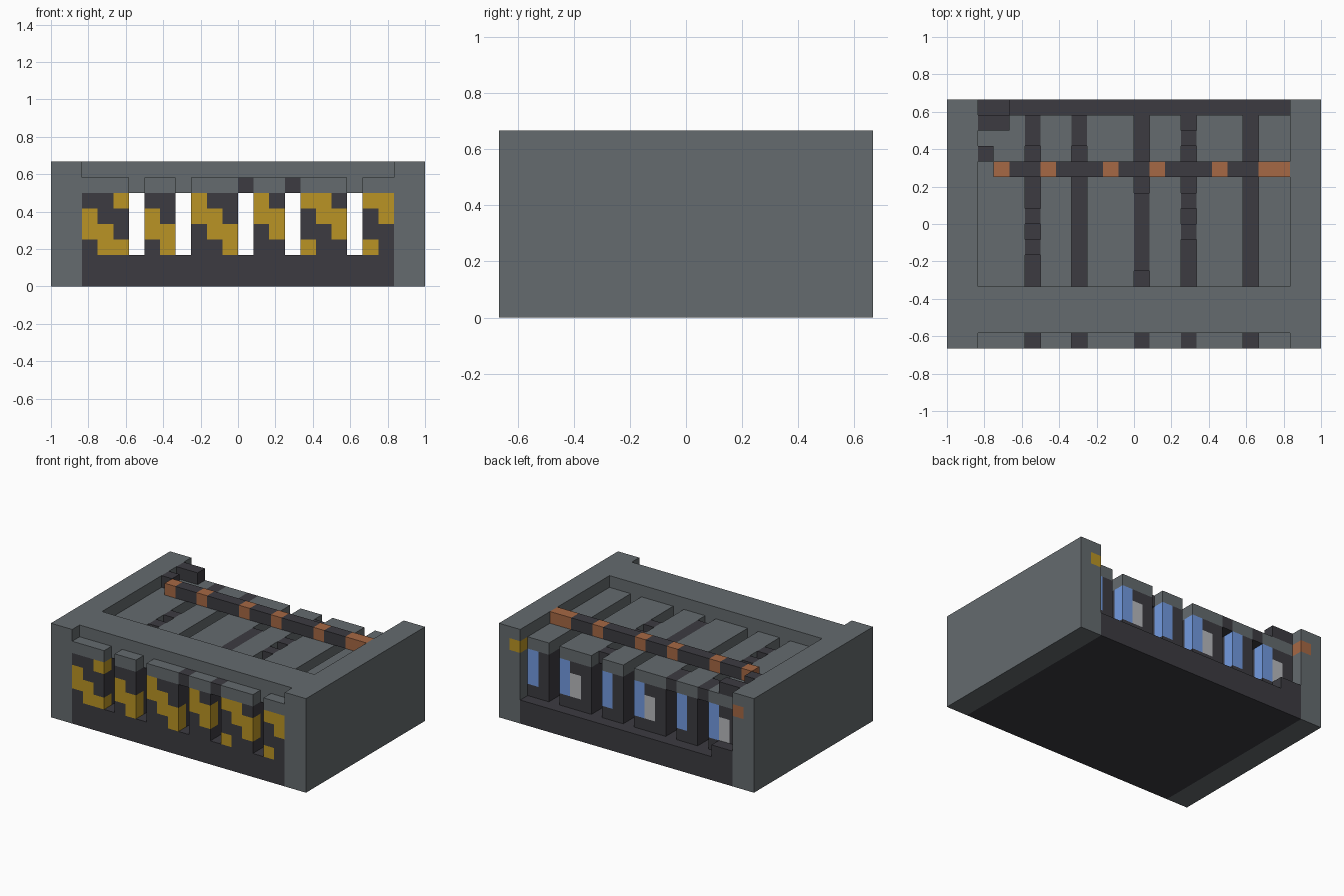
import bpy
import bmesh
from mathutils import Vector

old = bpy.data.objects.get("Cube")
if old:
    bpy.data.objects.remove(old, do_unlink=True)

UNIT = 1 / 12                      # one block of the build grid
ORIGIN = Vector((-1, -8 * UNIT, 0))

PALETTE = {
    "steel_grey": (0.129, 0.147, 0.157),
    "charcoal": (0.045, 0.044, 0.053),
    "hazard_yellow": (0.491, 0.296, 0.018),
    "copper": (0.381, 0.138, 0.058),
    "glass_blue": (0.171, 0.328, 0.752),
    "pale_grey": (0.48, 0.49, 0.51),
}
NAMES = list(PALETTE)
MATERIALS = []
for name, rgb in PALETTE.items():
    mat = bpy.data.materials.new(name)
    mat.use_nodes = True
    mat.diffuse_color = (*rgb, 1)
    mat.node_tree.nodes["Principled BSDF"].inputs["Base Color"].default_value = (*rgb, 1)
    MATERIALS.append(mat)


def block(name, low, high, colour):
    """Box in grid units; colour is a name, or a rule giving a name per grid cell."""
    low, high = Vector(low), Vector(high)
    bm = bmesh.new()
    bmesh.ops.create_cube(bm, size=1)
    for v in bm.verts:
        v.co = low + (v.co + Vector((0.5, 0.5, 0.5))) * (high - low)
    if callable(colour):
        for axis in range(3):
            normal = Vector((0, 0, 0))
            normal[axis] = 1
            for cut in range(int(low[axis]) + 1, int(high[axis])):
                bmesh.ops.bisect_plane(bm, geom=bm.verts[:] + bm.edges[:] + bm.faces[:],
                                       plane_co=normal * cut, plane_no=normal)
    bm.normal_update()
    for face in bm.faces:
        cell = face.calc_center_median() - face.normal * 0.5
        key = colour(*(int(c) for c in cell)) if callable(colour) else colour
        face.material_index = NAMES.index(key)
    for v in bm.verts:
        v.co = ORIGIN + v.co * UNIT
    mesh = bpy.data.meshes.new(name)
    bm.to_mesh(mesh)
    bm.free()
    for mat in MATERIALS:
        mesh.materials.append(mat)
    obj = bpy.data.objects.new(name, mesh)
    bpy.context.collection.objects.link(obj)
    return obj


# Side walls, each with one coloured terminal on the back
def wall_colour(x, y, z):
    if y == 15 and z == 6:
        return {1: "copper", 22: "hazard_yellow"}.get(x, "steel_grey")
    return "steel_grey"


block("right_wall", (0, 0, 0), (2, 16, 8), wall_colour)
block("left_wall", (22, 0, 0), (24, 16, 8), wall_colour)

# Floor slab and front cross beam
block("floor", (2, 0, 0), (22, 16, 2), "charcoal")
block("front_beam", (2, 1, 6), (22, 4, 8), "steel_grey")

# Fins: striped fronts, grey caps, blue and pale panels at the back
FINS = [(2, 5), (6, 8), (9, 12), (13, 15), (16, 19), (20, 22)]
for number, (start, end) in enumerate(FINS, 1):
    def fin_colour(x, y, z):
        if z == 6:
            return "steel_grey"
        if y == 0 and (x + z - 5) % 4 < 2:
            return "hazard_yellow"
        if y == 14 and x == end - 1 and z > 2:
            return "glass_blue"
        if y == 14 and x == end - 2 and end - start == 3 and z in (3, 4):
            return "pale_grey"
        return "charcoal"
    block(f"fin_{number}", (start, 0, 2), (end, 15, 7), fin_colour)

# Dark bridges across the gaps: gap column -> (first row, last row)
BRIDGES = {
    5: [(6, 6), (8, 8), (13, 14)],
    8: [(13, 14)],
    12: [(0, 0), (5, 9)],
    15: [(0, 0), (7, 7), (9, 9), (13, 13)],
}
for column, spans in BRIDGES.items():
    for first, last in spans:
        block("gap_bridge", (column, first, 6), (column + 1, last + 1, 7), "charcoal")

# Cross bar with copper bands
BANDS = {3, 6, 10, 13, 17, 20, 21}
block("cross_bar", (3, 11, 7), (22, 12, 8),
      lambda x, y, z: "copper" if x in BANDS else "charcoal")

# Small connector boxes in the back corner
block("bar_connector", (2, 12, 7), (3, 13, 8), "charcoal")
block("upper_connector", (2, 14, 7), (4, 15, 8), "charcoal")
block("lower_connector", (2, 15, 2), (4, 16, 3), "charcoal")
